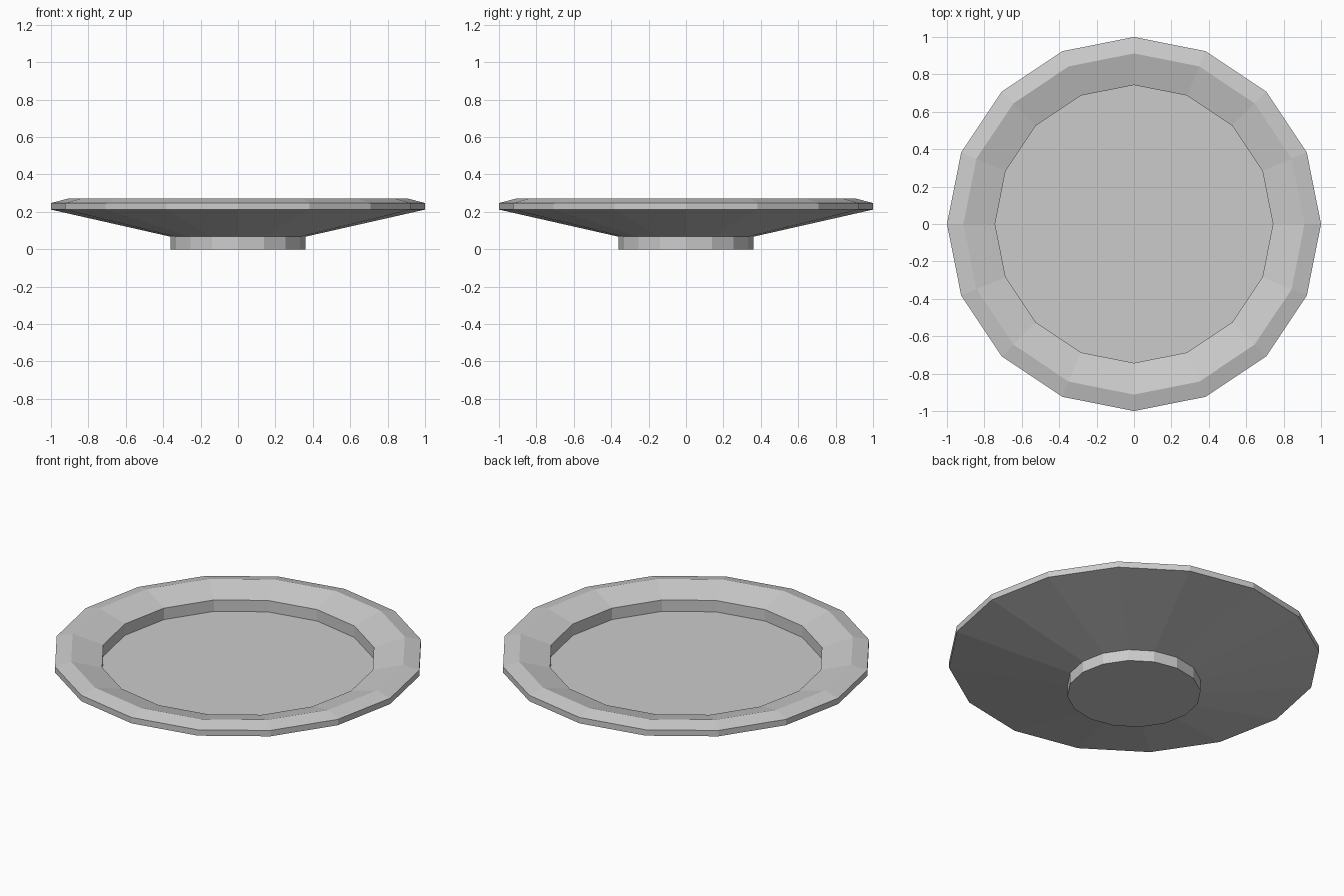
import bpy, bmesh
from math import cos, sin, tau

if "Cube" in bpy.data.objects:
    bpy.data.objects.remove(bpy.data.objects["Cube"])

SIDES = 16
# (radius, height) from the foot, up the outside, over the rim, down to the floor
PROFILE = [(0.36, 0.0), (0.36, 0.067), (1.0, 0.212), (1.0, 0.247),
           (0.912, 0.27), (0.743, 0.222), (0.743, 0.154)]


def lathe(name, profile, sides):
    bm = bmesh.new()
    rings = [[bm.verts.new((r * cos(tau * i / sides), r * sin(tau * i / sides), z))
              for i in range(sides)] for r, z in profile]
    for a, b in zip(rings, rings[1:]):
        for i in range(sides):
            j = (i + 1) % sides
            bm.faces.new((a[i], a[j], b[j], b[i]))
    # flat foot base and plate floor
    bm.faces.new(rings[0][::-1])
    bm.faces.new(rings[-1])
    mesh = bpy.data.meshes.new(name)
    bm.to_mesh(mesh)
    bm.free()
    obj = bpy.data.objects.new(name, mesh)
    bpy.context.collection.objects.link(obj)
    return obj


# Footed plate, flat shaded
lathe("plate", PROFILE, SIDES)
